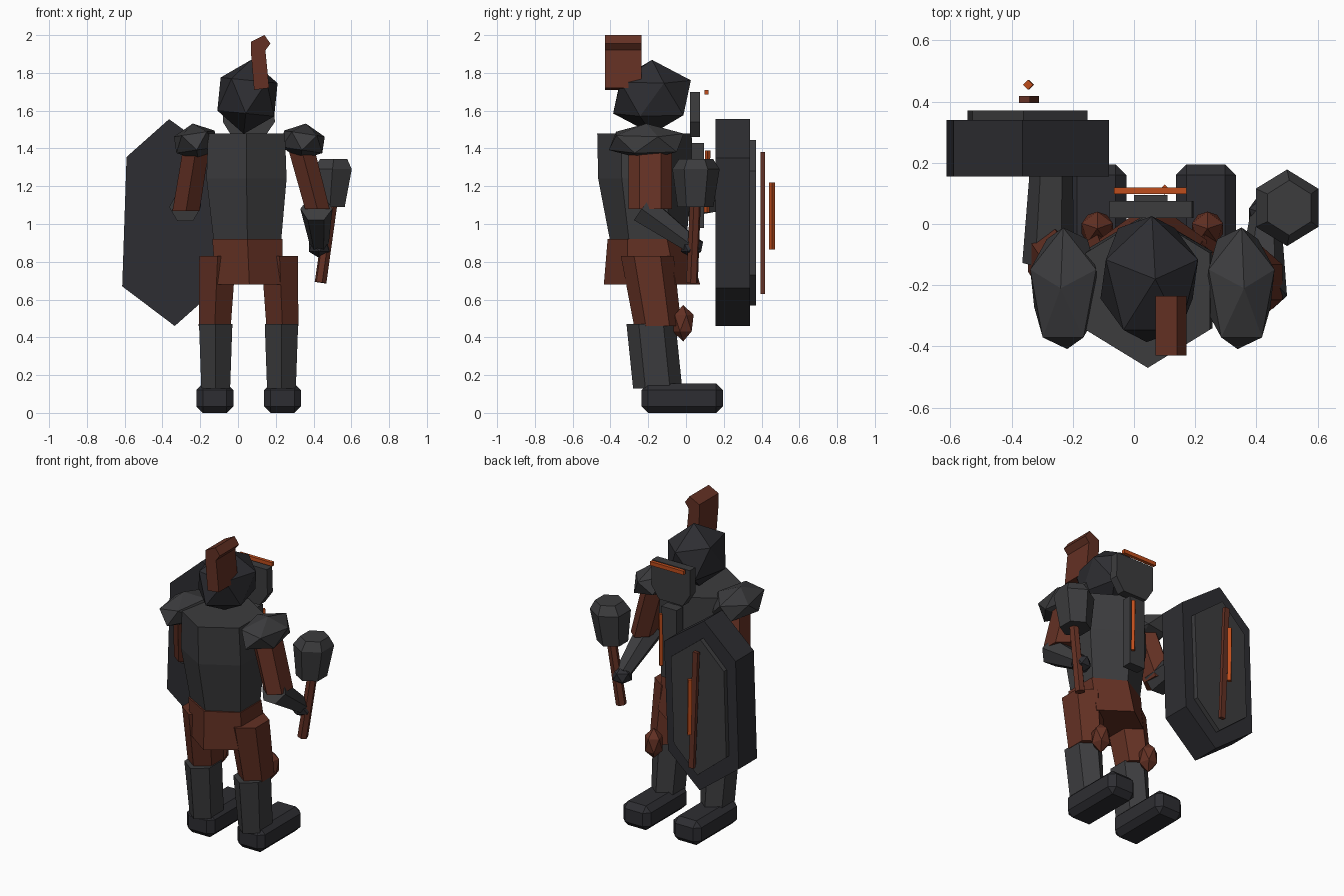
import bpy, bmesh
from math import sin, cos, pi, radians
from mathutils import Vector, Matrix

if "Cube" in bpy.data.objects:
    bpy.data.objects.remove(bpy.data.objects["Cube"])


def material(name, rgb):
    m = bpy.data.materials.new(name)
    m.diffuse_color = (*rgb, 1)
    m.use_nodes = True
    m.node_tree.nodes["Principled BSDF"].inputs["Base Color"].default_value = m.diffuse_color
    return m


STEEL = material("steel", (0.045, 0.045, 0.048))
DARK = material("dark_steel", (0.027, 0.027, 0.032))
LEATHER = material("leather", (0.125, 0.03, 0.017))
GLOW = material("orange", (0.52, 0.075, 0.012))


def finish(name, bm, mat):
    bmesh.ops.recalc_face_normals(bm, faces=bm.faces)
    me = bpy.data.meshes.new(name)
    bm.to_mesh(me)
    bm.free()
    me.materials.append(mat)
    ob = bpy.data.objects.new(name, me)
    bpy.context.collection.objects.link(ob)
    return ob


def skin(name, rings, mat):
    """Bridge equal rings of points and cap both ends."""
    bm = bmesh.new()
    vs = [[bm.verts.new(p) for p in ring] for ring in rings]
    n = len(vs[0])
    for a, b in zip(vs, vs[1:]):
        for i in range(n):
            j = (i + 1) % n
            bm.faces.new((a[i], a[j], b[j], b[i]))
    bm.faces.new(vs[0])
    bm.faces.new(vs[-1])
    return finish(name, bm, mat)


def loft(name, sections, mat, n=6, turn=90):
    """Horizontal rings given as (x, y, z, rx, ry)."""
    ang = [radians(turn) + 2 * pi * i / n for i in range(n)]
    return skin(name, [[(x + rx * cos(a), y + ry * sin(a), z) for a in ang]
                       for x, y, z, rx, ry in sections], mat)


def limb(name, p0, p1, r0, r1, mat, n=6):
    """Tapered prism between two points."""
    p0, p1 = Vector(p0), Vector(p1)
    q = (p1 - p0).to_track_quat('Z', 'Y')
    ang = [2 * pi * i / n for i in range(n)]
    return skin(name, [[p + q @ Vector((r * cos(a), r * sin(a), 0)) for a in ang]
                       for p, r in ((p0, r0), (p1, r1))], mat)


def slab(name, profile, y0, y1, mat):
    """Front outline (x, z) extruded along y."""
    return skin(name, [[(x, y, z) for x, z in profile] for y in (y0, y1)], mat)


def ico(name, loc, radii, mat, roll=0):
    bm = bmesh.new()
    bmesh.ops.create_icosphere(bm, subdivisions=1, radius=1)
    bm.transform(Matrix.Translation(loc) @ Matrix.Rotation(roll, 4, 'Y')
                 @ Matrix.Diagonal((*radii, 1)) @ Matrix.Rotation(pi / 2, 4, 'Z'))
    return finish(name, bm, mat)


def box(name, lo, hi, mat, bevel=0):
    lo, hi = Vector(lo), Vector(hi)
    bm = bmesh.new()
    bmesh.ops.create_cube(bm, size=1)
    bm.transform(Matrix.Translation((lo + hi) / 2) @ Matrix.Diagonal((*(hi - lo), 1)))
    if bevel:
        bmesh.ops.bevel(bm, geom=bm.edges[:], offset=bevel, segments=1, affect='EDGES')
    return finish(name, bm, mat)


# Legs: boot, shin, thigh, knee guard
for side, bx, sx, kx in (("left", -0.123, -0.118, -0.12), ("right", 0.235, 0.23, 0.24)):
    out = 0.01 if side == "right" else -0.01
    box(side + "_boot", (bx - 0.098, -0.235, 0), (bx + 0.098, 0.195, 0.155), DARK, 0.035)
    loft(side + "_shin", [(sx, -0.15, 0.13, 0.088, 0.13), (sx, -0.185, 0.47, 0.102, 0.13)], STEEL)
    loft(side + "_thigh", [(sx + out * 0.5, -0.15, 0.46, 0.098, 0.125),
                           (sx - out, -0.205, 0.83, 0.112, 0.14)], LEATHER)
    ico(side + "_knee_guard", (kx, -0.015, 0.475), (0.06, 0.062, 0.097), LEATHER)

# Skirt and torso
loft("skirt", [(0.06, -0.18, 0.68, 0.205, 0.255), (0.05, -0.205, 0.92, 0.215, 0.21)], LEATHER)
loft("torso", [(0.05, -0.2, 0.9, 0.205, 0.2), (0.045, -0.215, 1.24, 0.245, 0.25),
               (0.045, -0.22, 1.48, 0.235, 0.25)], STEEL)
box("chest_plate", (0, 0.03, 0.98), (0.11, 0.095, 1.43), STEEL)
limb("chest_strip", (0.1, 0.11, 1.06), (0.1, 0.115, 1.39), 0.014, 0.014, GLOW, 4)

# Head, visor, crest
ico("helmet", (0.05, -0.18, 1.673), (0.178, 0.23, 0.197), DARK, 0.1)
slab("visor", [(-0.08, 1.70), (0.19, 1.70), (0.195, 1.54), (0.14, 1.46),
               (-0.03, 1.46), (-0.08, 1.54)], 0.02, 0.075, STEEL)
box("eye_strip", (-0.065, 0.098, 1.685), (0.172, 0.12, 1.71), GLOW)
slab("crest", [(0.085, 1.71), (0.165, 1.72), (0.145, 1.92), (0.172, 1.955),
               (0.14, 2.0), (0.07, 1.965), (0.07, 1.89)], -0.43, -0.235, LEATHER)

# Shoulders and arms
ico("left_shoulder", (-0.225, -0.21, 1.435), (0.128, 0.222, 0.098), STEEL, -0.15)
ico("right_shoulder", (0.345, -0.21, 1.435), (0.128, 0.222, 0.098), STEEL, 0.15)
loft("right_upper_arm", [(0.42, -0.19, 1.08, 0.075, 0.115), (0.34, -0.19, 1.38, 0.08, 0.115)], LEATHER)
loft("left_upper_arm", [(-0.275, -0.1, 1.07, 0.083, 0.11), (-0.225, -0.18, 1.38, 0.08, 0.11)], LEATHER)
limb("right_forearm", (0.415, -0.23, 1.08), (0.43, 0.03, 0.89), 0.085, 0.05, STEEL)
limb("left_forearm", (-0.28, -0.13, 1.09), (-0.27, 0.18, 1.13), 0.085, 0.07, STEEL)
ico("right_hand", (0.43, 0.032, 0.88), (0.064, 0.066, 0.06), DARK)

# Mace
limb("mace_handle", (0.437, 0.032, 0.69), (0.5, 0.05, 1.13), 0.032, 0.03, LEATHER)
loft("mace_head", [(0.487, 0.05, 1.09, 0.09, 0.095), (0.5, 0.053, 1.29, 0.118, 0.125),
                   (0.507, 0.053, 1.345, 0.082, 0.09)], STEEL)

# Shield with raised panel and bars
outline = [(-0.365, 1.555), (-0.59, 1.355), (-0.613, 0.67),
           (-0.335, 0.46), (-0.11, 0.66), (-0.082, 1.35)]
panel = [(-0.35 + (x + 0.35) * 0.74, 1.005 + (z - 1.005) * 0.8) for x, z in outline]
slab("shield", outline, 0.155, 0.34, DARK)
slab("shield_panel", panel, 0.33, 0.37, STEEL)
slab("shield_bar", [(-0.375, 1.38), (-0.34, 1.38), (-0.31, 0.63), (-0.345, 0.63)], 0.395, 0.418, LEATHER)
limb("shield_strip", (-0.342, 0.455, 0.865), (-0.346, 0.455, 1.22), 0.016, 0.016, GLOW, 4)
